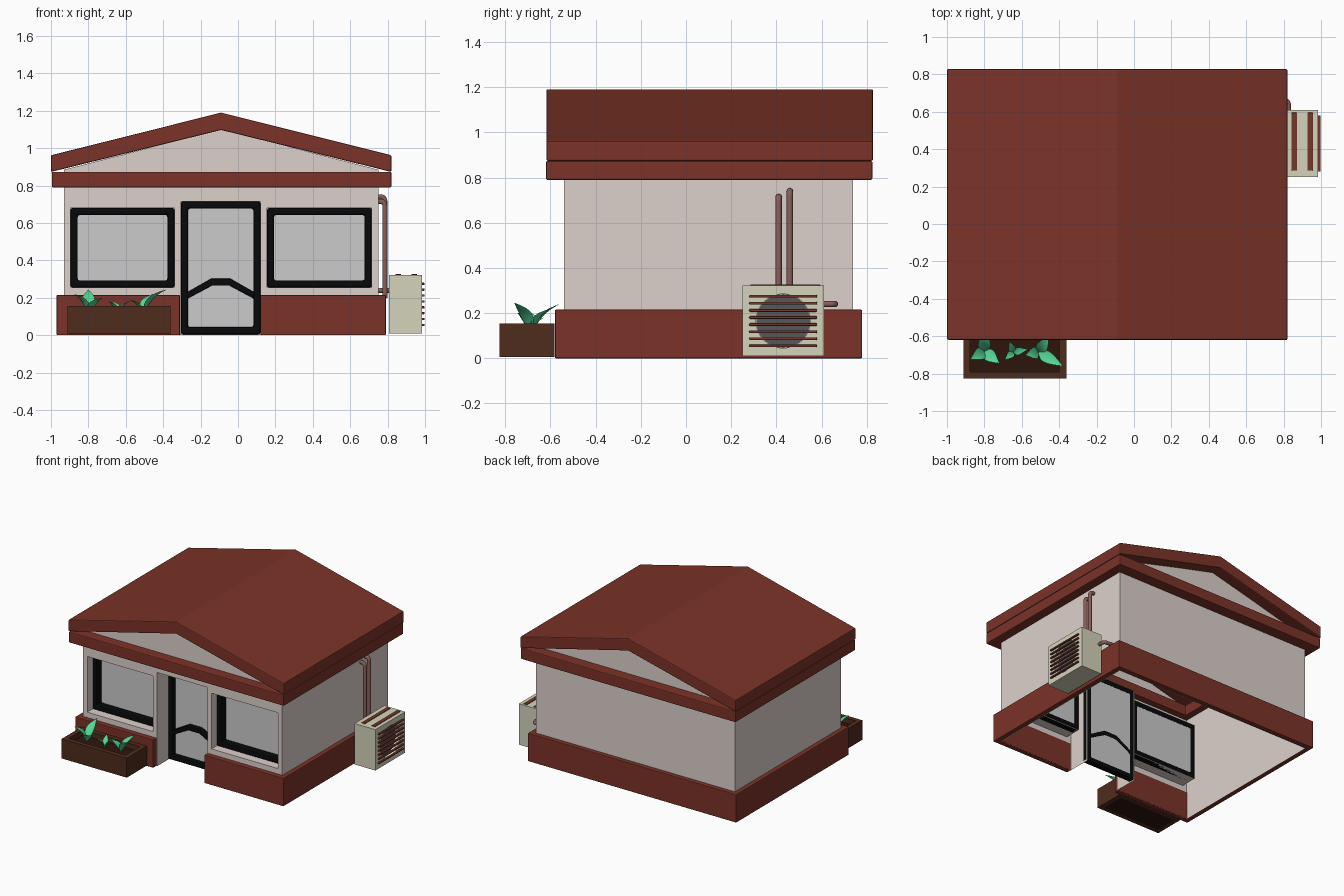
import bpy, bmesh, math
from mathutils import Vector

if "Cube" in bpy.data.objects:
    bpy.data.objects.remove(bpy.data.objects["Cube"])


def material(name, r, g, b):
    m = bpy.data.materials.new(name)
    m.diffuse_color = tuple((c / 255) ** 2.2 for c in (r, g, b)) + (1,)
    m.use_nodes = True
    m.node_tree.nodes["Principled BSDF"].inputs["Base Color"].default_value = m.diffuse_color
    return m


RED = material("brick_red", 122, 54, 44)
WALL = material("plaster", 220, 208, 202)
BLACK = material("black_frame", 16, 17, 18)
CREAM = material("cream_metal", 212, 211, 186)
RUST = material("rust_slat", 115, 58, 46)
PIPE = material("pipe", 135, 95, 90)
DARK = material("fan_grey", 88, 88, 92)
WOOD = material("dark_wood", 80, 48, 34)
SOIL = material("soil", 48, 28, 20)
LEAF = material("leaf_green", 85, 215, 150)


def place(axis, u, v, w):
    return {"x": (w, u, v), "y": (u, w, v), "z": (u, v, w)}[axis]


def finish(name, bm, mat, bevel=0.0, normals=True):
    if normals:
        bmesh.ops.recalc_face_normals(bm, faces=bm.faces)
    me = bpy.data.meshes.new(name)
    bm.to_mesh(me)
    bm.free()
    ob = bpy.data.objects.new(name, me)
    bpy.context.collection.objects.link(ob)
    if mat:
        me.materials.append(mat)
    if bevel:
        b = ob.modifiers.new("bevel", "BEVEL")
        b.width, b.segments, b.limit_method = bevel, 2, "ANGLE"
    return ob


def prism(name, pts, axis, lo, hi, mat, bevel=0.0):
    """Extrude a 2D outline along an axis."""
    bm = bmesh.new()
    a, b = [[bm.verts.new(place(axis, u, v, w)) for u, v in pts] for w in (lo, hi)]
    bm.faces.new(a)
    bm.faces.new(b)
    for i in range(len(pts)):
        j = (i + 1) % len(pts)
        bm.faces.new((a[i], a[j], b[j], b[i]))
    return finish(name, bm, mat, bevel)


def rect(u0, u1, v0, v1):
    return [(u0, v0), (u1, v0), (u1, v1), (u0, v1)]


def ring(name, outer, inner, axis, lo, hi, mat, bevel=0.0):
    """Rectangular frame extruded along an axis."""
    bm = bmesh.new()
    loops = [[bm.verts.new(place(axis, u, v, w)) for u, v in r]
             for r, w in ((outer, lo), (outer, hi), (inner, hi), (inner, lo))]
    for k in range(4):
        p, q = loops[k], loops[(k + 1) % 4]
        for i in range(4):
            j = (i + 1) % 4
            bm.faces.new((p[i], p[j], q[j], q[i]))
    return finish(name, bm, mat, bevel)


# House layout
X0, X1, Y0, Y1, XC = -0.93, 0.75, -0.54, 0.74, -0.09
EAVE, APEX = 0.885, 1.1
WINDOWS = [(-0.895, -0.34), (0.155, 0.715)]
DOOR = (-0.305, 0.12)
ZW0, ZW1, ZD = 0.255, 0.68, 0.715

# Wall shell: front panel grid with openings, reveals, gables, sides
bm = bmesh.new()


def face(*pts):
    bm.faces.new([bm.verts.new(p) for p in pts])


xs = [X0, *WINDOWS[0], *DOOR, *WINDOWS[1], X1]
zs = [0, ZW0, ZW1, ZD, EAVE]
for i in range(7):
    for k in range(4):
        if (i in (1, 5) and k == 1) or (i == 3 and k < 3):
            continue
        face((xs[i], Y0, zs[k]), (xs[i + 1], Y0, zs[k]),
             (xs[i + 1], Y0, zs[k + 1]), (xs[i], Y0, zs[k + 1]))
for (a, b), z0, z1, d in [(WINDOWS[0], ZW0, ZW1, 0.13), (WINDOWS[1], ZW0, ZW1, 0.13),
                          (DOOR, 0, ZD, 0.18)]:
    r = rect(a, b, z0, z1)
    for i in range(4):
        if z0 == 0 and i == 0:
            continue
        (u, v), (s, t) = r[i], r[(i + 1) % 4]
        face((u, Y0, v), (u, Y0 + d, v), (s, Y0 + d, t), (s, Y0, t))
face((X0, Y0, EAVE), (X1, Y0, EAVE), (XC, Y0, APEX))
face((X1, Y1, 0), (X0, Y1, 0), (X0, Y1, EAVE), (XC, Y1, APEX), (X1, Y1, EAVE))
face((X0, Y1, 0), (X0, Y0, 0), (X0, Y0, EAVE), (X0, Y1, EAVE))
face((X1, Y0, 0), (X1, Y1, 0), (X1, Y1, EAVE), (X1, Y0, EAVE))
finish("walls", bm, WALL, normals=False)

# Plinth wrapping the walls, open at the door
g = 0.002
prism("plinth", [(-0.31, -0.58), (-0.97, -0.58), (-0.97, 0.78), (0.79, 0.78), (0.79, -0.58),
                 (0.12, -0.58), (0.12, Y0 + g), (X1 + g, Y0 + g), (X1 + g, Y1 + g),
                 (X0 - g, Y1 + g), (X0 - g, Y0 + g), (-0.31, Y0 + g)],
      "z", 0, 0.215, RED, 0.005)

# Roof band and gabled roof
ring("roof_band", rect(-0.995, 0.82, -0.62, 0.825), rect(X0 + 0.05, X1 - 0.05, Y0 + 0.05, Y1 - 0.05),
     "z", 0.79, 0.873, RED, 0.006)
prism("roof", [(-1, 0.873), (-1, 0.962), (XC, 1.19), (0.82, 0.962), (0.82, 0.873), (XC, 1.097)],
      "y", -0.618, 0.828, RED, 0.006)

# Windows and door
def glazed(name, a, b, z0, z1, front, back):
    t = 0.038
    ring(name + "_frame", rect(a, b, z0, z1), rect(a + t, b - t, z0 + t, z1 - t),
         "y", front, back, BLACK, 0.01)
    prism(name + "_glass", rect(a + t / 2, b - t / 2, z0 + t / 2, z1 - t / 2),
          "y", back - 0.012, back - 0.004, None)


for side, (a, b) in zip(("left", "right"), WINDOWS):
    glazed(side + "_window", a, b, ZW0, ZW1, Y0 + 0.06, Y0 + 0.13)
glazed("door", *DOOR, 0.005, ZD, Y0 + 0.13, Y0 + 0.18)
prism("door_arched_bar", [(-0.28, 0.19), (-0.14, 0.265), (-0.045, 0.265), (0.095, 0.19),
                          (0.095, 0.225), (-0.04, 0.302), (-0.145, 0.302), (-0.28, 0.225)],
      "y", Y0 + 0.135, Y0 + 0.178, BLACK, 0.006)

# Air conditioner case with a round fan recess
ac = prism("ac_case", rect(0.25, 0.61, 0.01, 0.322), "x", 0.808, 0.985, CREAM)


def disc(name, x0, x1, radius, mat):
    pts = [(0.43 + radius * math.cos(t * math.pi / 16), 0.165 + radius * math.sin(t * math.pi / 16))
           for t in range(32)]
    return prism(name, pts, "x", x0, x1, mat)


cutter = disc("fan_cutter", 0.94, 1.05, 0.12, None)
cutter.hide_render = True
cut = ac.modifiers.new("fan_hole", "BOOLEAN")
cut.operation, cut.object, cut.solver = "DIFFERENCE", cutter, "EXACT"
bpy.context.view_layer.objects.active = ac
bpy.ops.object.modifier_apply(modifier=cut.name)
bpy.data.objects.remove(cutter)
disc("fan_disc", 0.935, 0.945, 0.119, DARK)
for i in range(8):
    z = 0.055 + i * 0.0314
    prism(f"front_slat_{i + 1}", rect(0.28, 0.58, z - 0.006, z + 0.006), "x", 0.982, 0.998, RUST, 0.004)
for i, x in enumerate((0.857, 0.942)):
    prism(f"top_slat_{i + 1}", rect(x - 0.015, x + 0.015, 0.285, 0.595), "z", 0.315, 0.327, RUST, 0.004)


# Pipes with rounded elbows
def pipe(name, a, corner, b, r=0.025):
    a, c, b = Vector(a), Vector(corner), Vector(b)
    p, q = c + (a - c).normalized() * r, c + (b - c).normalized() * r
    pts = [a] + [p * (1 - t) ** 2 + c * 2 * t * (1 - t) + q * t * t
                 for t in (i / 6 for i in range(7))] + [b]
    cu = bpy.data.curves.new(name, "CURVE")
    cu.dimensions, cu.bevel_depth, cu.bevel_resolution, cu.use_fill_caps = "3D", 0.014, 3, True
    s = cu.splines.new("POLY")
    s.points.add(len(pts) - 1)
    for sp, v in zip(s.points, pts):
        sp.co = (*v, 1)
    cu.materials.append(PIPE)
    bpy.context.collection.objects.link(bpy.data.objects.new(name, cu))


pipe("tall_pipe_1", (0.74, 0.41, 0.715), (0.785, 0.41, 0.715), (0.785, 0.41, 0.2))
pipe("tall_pipe_2", (0.74, 0.46, 0.74), (0.785, 0.46, 0.74), (0.785, 0.46, 0.2))
pipe("drain_pipe", (0.74, 0.66, 0.24), (0.825, 0.66, 0.24), (0.825, 0.6, 0.24))

# Planter box
ring("planter_box", rect(-0.912, -0.362, -0.825, -0.582), rect(-0.877, -0.397, -0.79, -0.617),
     "z", 0.006, 0.155, WOOD)
prism("planter_soil", rect(-0.9, -0.375, -0.81, -0.6), "z", 0.007, 0.115, SOIL)


# Leaves: creased, arching blades
def leaf(name, base, tip, width):
    base, tip = Vector(base), Vector(tip)
    d = tip - base
    side = d.cross(Vector((0, 0, 1))).normalized()
    up = side.cross(d).normalized()
    bm, rows = bmesh.new(), []
    for i in range(8):
        t = i / 7
        w = width * max(0.06, math.sin(math.pi * t ** 0.9)) if i < 7 else 0.001
        c = base + d * t + up * 0.1 * d.length * math.sin(math.pi * t)
        rows.append([bm.verts.new(c + side * w * s + up * abs(s) * w * 0.35) for s in (-1, 0, 1)])
    for p, q in zip(rows, rows[1:]):
        for k in (0, 1):
            bm.faces.new((p[k], p[k + 1], q[k + 1], q[k]))
    ob = finish(name, bm, LEAF)
    for poly in ob.data.polygons:
        poly.use_smooth = True


PLANTS = [((-0.80, -0.68), [(-0.80, -0.56, 0.24), (-0.875, -0.725, 0.22), (-0.72, -0.745, 0.2)], 0.034),
          ((-0.645, -0.685), [(-0.69, -0.725, 0.18), (-0.57, -0.67, 0.185), (-0.665, -0.63, 0.18)], 0.02),
          ((-0.51, -0.685), [(-0.38, -0.76, 0.245), (-0.58, -0.70, 0.19), (-0.455, -0.60, 0.22)], 0.032)]
for n, ((x, y), tips, width) in enumerate(PLANTS):
    for m, tip in enumerate(tips):
        leaf(f"plant_{n + 1}_leaf_{m + 1}", (x, y, 0.11), tip, width)
